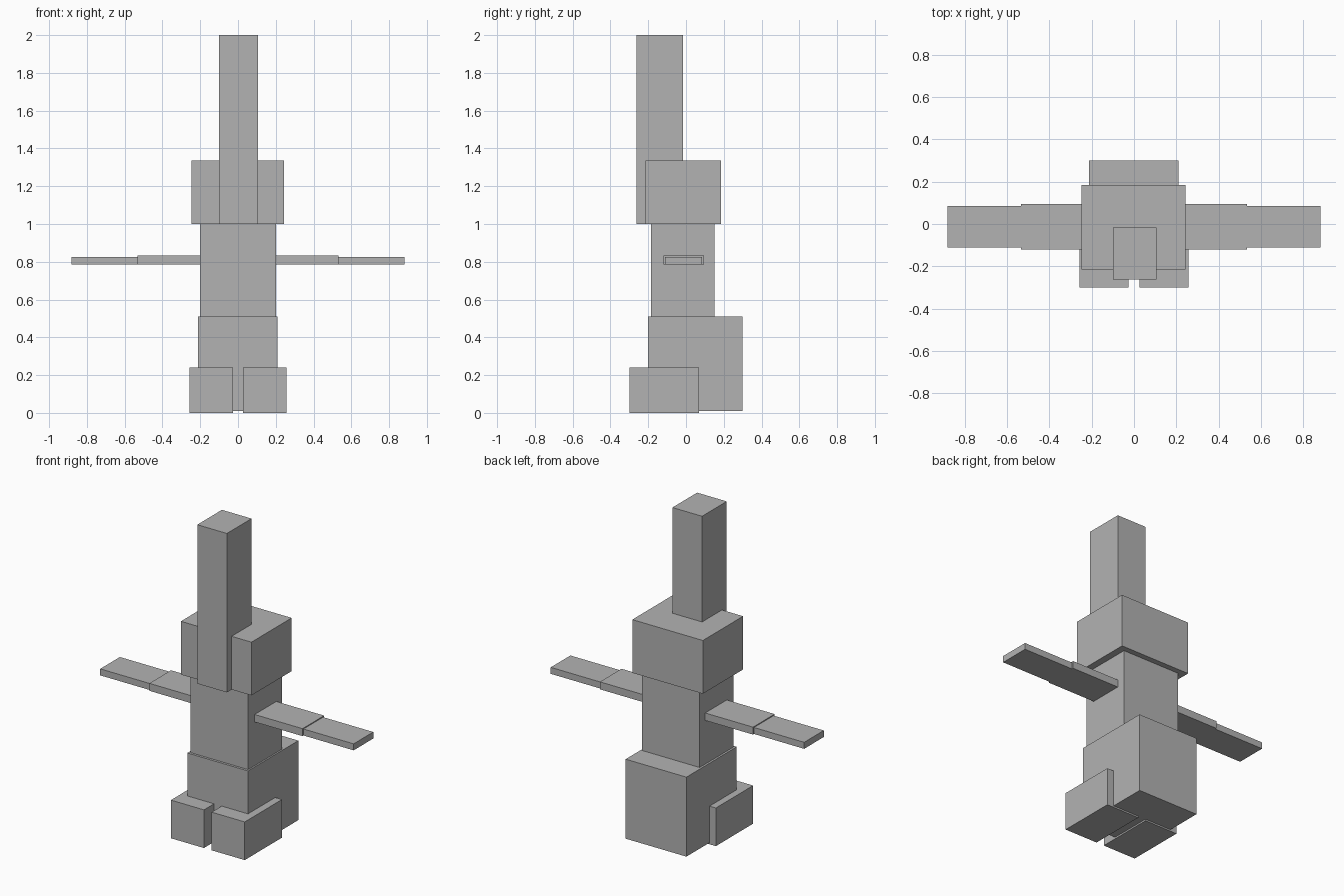
import bpy
from mathutils import Vector

cube = bpy.data.objects.get("Cube")
if cube:
    bpy.data.objects.remove(cube, do_unlink=True)

grey = bpy.data.materials.new("plain_grey")
grey.use_nodes = True
colour = (0.45, 0.45, 0.45, 1)
grey.diffuse_color = colour
grey.node_tree.nodes["Principled BSDF"].inputs["Base Color"].default_value = colour


def box(name, low, high):
    """Add a flat-faced box spanning two opposite corners."""
    low, high = Vector(low), Vector(high)
    bpy.ops.mesh.primitive_cube_add(size=1, location=(low + high) / 2)
    part = bpy.context.object
    part.name = name
    part.scale = high - low
    bpy.ops.object.transform_apply(location=False, rotation=False, scale=True)
    part.data.materials.append(grey)
    return part


# Central column of parts
box("hips", (-0.213, -0.2, 0.01), (0.21, 0.3, 0.51))
box("torso", (-0.2, -0.185, 0.51), (0.2, 0.15, 1.0))
box("head", (-0.247, -0.215, 1.0), (0.244, 0.185, 1.335))
box("tall_crest", (-0.1, -0.262, 1.0), (0.106, -0.017, 2.0))

# Paired limbs
for side, s in (("left", 1), ("right", -1)):
    def limb(name, inner, outer, y, z):
        x = sorted((s * inner, s * outer))
        box(f"{side}_{name}", (x[0], y[0], z[0]), (x[1], y[1], z[1]))

    limb("foot", 0.027, 0.257, (-0.3, 0.07), (0.0, 0.24))
    limb("upper_arm", 0.195, 0.533, (-0.12, 0.095), (0.785, 0.832))
    limb("forearm", 0.533, 0.882, (-0.11, 0.085), (0.785, 0.826))
